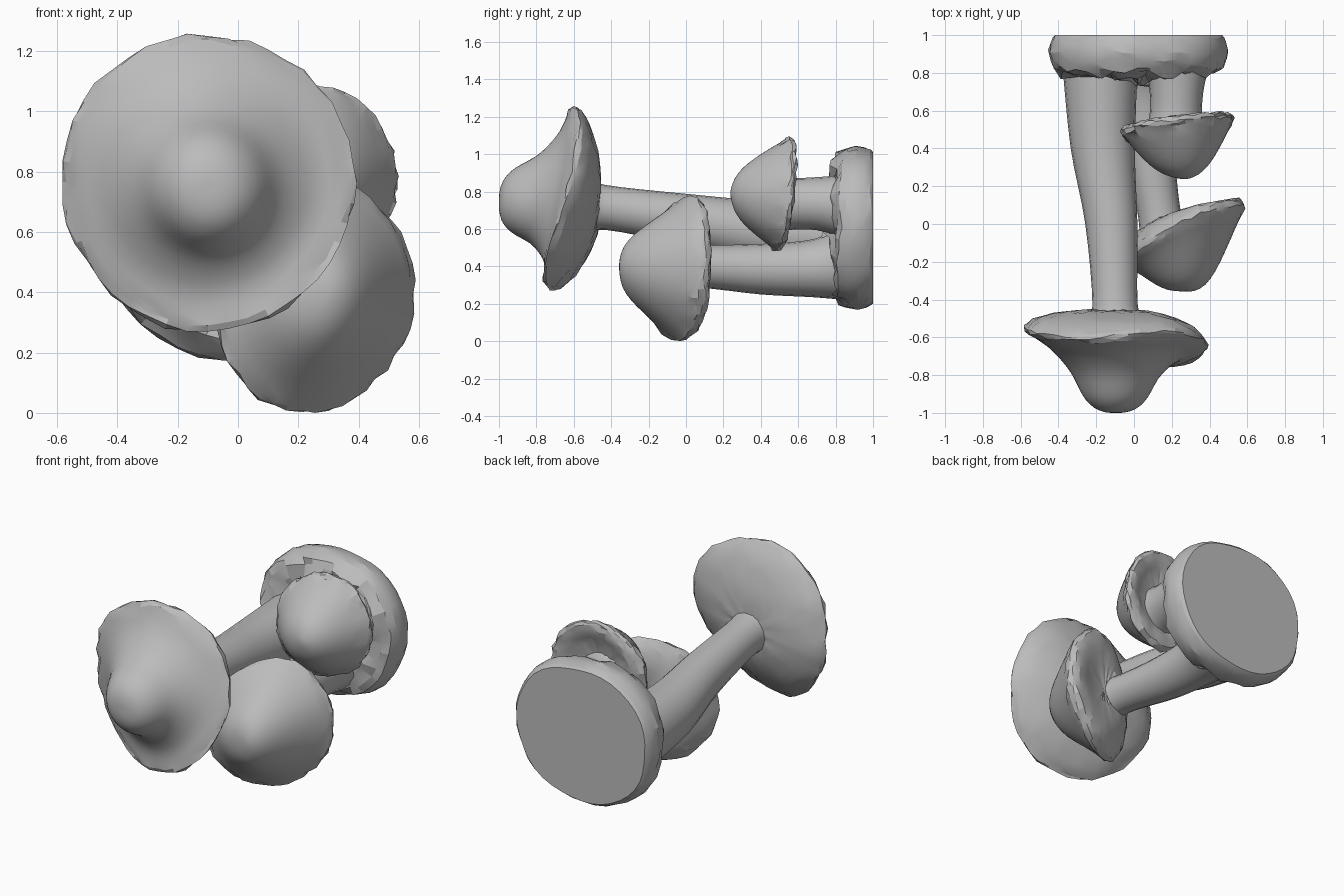
import bpy, bmesh, math, random
from mathutils import Vector

random.seed(4)
if "Cube" in bpy.data.objects:
    bpy.data.objects.remove(bpy.data.objects["Cube"], do_unlink=True)

grey = bpy.data.materials.new("stone grey")
grey.use_nodes = True
colour = (0.5, 0.5, 0.5, 1)
grey.diffuse_color = colour
grey.node_tree.nodes["Principled BSDF"].inputs["Base Color"].default_value = colour


def smooth_rows(rows, steps=2):
    """Catmull-Rom refinement of a short list of control rows."""
    rows = [Vector(r) for r in rows]
    out = []
    for i in range(len(rows) - 1):
        a, b = rows[max(i - 1, 0)], rows[i]
        c, d = rows[i + 1], rows[min(i + 2, len(rows) - 1)]
        for s in range(steps):
            t = s / steps
            out.append(0.5 * (2 * b + (c - a) * t + (2 * a - 5 * b + 4 * c - d) * t * t
                              + (3 * b - a - 3 * c + d) * t ** 3))
    return out + [rows[-1]]


def loft(name, rings, shade_angle=20):
    """Skin closed rings of points and cap both ends."""
    bm = bmesh.new()
    loops = [[bm.verts.new(p) for p in ring] for ring in rings]
    n = len(loops[0])
    for a, b in zip(loops, loops[1:]):
        for i in range(n):
            j = (i + 1) % n
            bm.faces.new((a[i], a[j], b[j], b[i]))
    bm.faces.new(loops[0])
    bm.faces.new(loops[-1])
    bmesh.ops.recalc_face_normals(bm, faces=bm.faces)
    mesh = bpy.data.meshes.new(name)
    bm.to_mesh(mesh)
    bm.free()
    mesh.materials.append(grey)
    obj = bpy.data.objects.new(name, mesh)
    bpy.context.collection.objects.link(obj)
    bpy.ops.object.select_all(action="DESELECT")
    obj.select_set(True)
    bpy.context.view_layer.objects.active = obj
    bpy.ops.object.shade_smooth_by_angle(angle=math.radians(shade_angle))


def wobble(angle, size, phase):
    """Slow waviness of an uneven edge."""
    return size * (math.sin(3 * angle + phase) + 0.7 * math.sin(7 * angle + 2 * phase))


def cap(name, apex, rim, radius, tilt, saddle, skew, profile, phase):
    """Bell-shaped cap; profile rows are (radius fraction, y)."""
    rings = []
    rows = smooth_rows(profile)
    widest = max(range(len(rows)), key=lambda i: rows[i][0])
    for row, (k, y) in enumerate(rows):
        centre = rim if row > widest else [a + (b - a) * k for a, b in zip(apex, rim)]
        rough = 0.009 if abs(row - widest) < 3 else 0.004 if row > widest else 0
        ring = []
        for i in range(44):
            a = math.tau * i / 44
            r = k * (1 + wobble(a, 0.01, phase) * k ** 3 + skew * math.sin(2 * a))
            c, s = math.cos(a), math.sin(a)
            bend = (tilt[0] * c + tilt[1] * s
                    + saddle[0] * math.cos(2 * a) + saddle[1] * math.sin(2 * a))
            jag = random.uniform(-rough, rough)
            ring.append((centre[0] + (radius[0] * r + jag) * c,
                         y + bend * k * k + random.uniform(-rough, rough),
                         centre[1] + (radius[1] * r + jag) * s))
        rings.append(ring)
    loft(name, rings)


def stem(name, path):
    """Tapered stem; path rows are (x, y, z, radius)."""
    rings = []
    for x, y, z, r in smooth_rows(path, 4):
        ring = []
        for i in range(20):
            a = math.tau * i / 20
            ring.append((x + r * math.cos(a), y, z + r * math.sin(a)))
        rings.append(ring)
    loft(name, rings)


# Caps
cap("large_cap", (-0.1, 0.745), (-0.1, 0.765), (0.482, 0.487), (-0.045, 0.06), (0.03, 0.04), 0,
    [(0.01, -1), (0.1, -0.998), (0.22, -0.98), (0.32, -0.94), (0.39, -0.89), (0.48, -0.81),
     (0.6, -0.745), (0.75, -0.69), (0.9, -0.66), (1, -0.635), (0.98, -0.6), (0.82, -0.54),
     (0.55, -0.485), (0.3, -0.46), (0.02, -0.46)], 1.0)
cap("lower_cap", (0.29, 0.4), (0.255, 0.385), (0.328, 0.382), (0.155, 0.02), (-0.025, 0), 0.035,
    [(0.01, -0.357), (0.12, -0.354), (0.3, -0.333), (0.48, -0.28), (0.66, -0.2),
     (0.84, -0.115), (0.96, -0.065), (1, -0.03), (0.92, 0.02), (0.72, 0.055), (0.45, 0.06),
     (0.02, 0.04)], 2.2)
cap("upper_cap", (0.27, 0.79), (0.23, 0.785), (0.3, 0.303), (0.04, 0.035), (0, 0), 0,
    [(0.01, 0.238), (0.1, 0.241), (0.28, 0.26), (0.45, 0.295), (0.62, 0.35), (0.8, 0.425),
     (0.94, 0.49), (1, 0.52), (0.93, 0.545), (0.75, 0.55), (0.55, 0.53), (0.02, 0.51)], 3.5)

# Stems
stem("large_stem", [(-0.1, -0.52, 0.72, 0.16), (-0.1, -0.43, 0.715, 0.12),
                    (-0.12, 0, 0.65, 0.138), (-0.165, 0.4, 0.585, 0.17), (-0.18, 0.85, 0.56, 0.2)])
stem("lower_stem", [(0.16, -0.05, 0.4, 0.13), (0.13, 0.08, 0.4, 0.115),
                    (0.08, 0.4, 0.385, 0.135), (0.06, 0.68, 0.39, 0.155), (0.06, 0.85, 0.42, 0.2)])
stem("upper_stem", [(0.21, 0.47, 0.74, 0.17), (0.22, 0.56, 0.735, 0.14),
                    (0.225, 0.7, 0.735, 0.142), (0.23, 0.85, 0.72, 0.17)])

# Rugged base disc with a flat back
rings = []
for k, y, rough in [(0.02, 0.74, 0.01), (0.2, 0.75, 0.03), (0.4, 0.77, 0.03), (0.55, 0.785, 0.03),
                    (0.7, 0.79, 0.025), (0.85, 0.79, 0.025), (0.94, 0.82, 0.022), (0.985, 0.865, 0.016),
                    (1, 0.91, 0.012), (0.985, 0.955, 0.01), (0.96, 0.985, 0.006), (0.93, 1, 0)]:
    ring = []
    for i in range(40):
        a = math.tau * i / 40
        r = k * (1 + wobble(a, 0.01, 0.6) + 0.03 * math.sin(2 * a) ** 2)
        r += random.uniform(-rough, rough) * k
        ring.append((0.02 + 0.475 * r * math.cos(a), y + random.uniform(-rough, rough),
                     0.61 + 0.435 * r * math.sin(a)))
    rings.append(ring)
loft("base_disc", rings)
